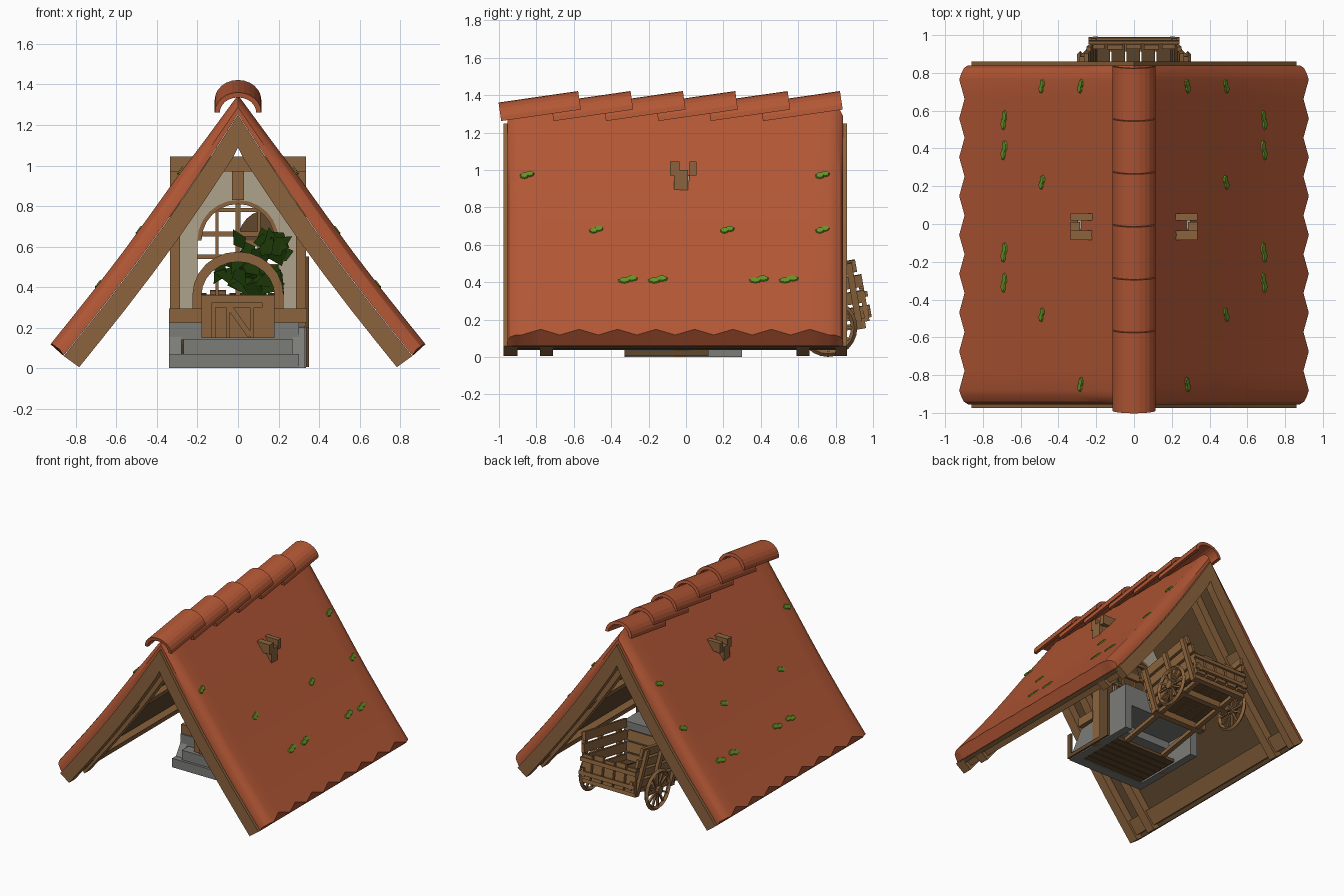
import bpy, bmesh, math, random
from mathutils import Matrix, Vector

if "Cube" in bpy.data.objects:
    bpy.data.objects.remove(bpy.data.objects["Cube"])

random.seed(4)
I = Matrix.Identity(4)


def mat(name, c):
    m = bpy.data.materials.new(name)
    m.diffuse_color = (*c, 1)
    m.use_nodes = True
    m.node_tree.nodes["Principled BSDF"].inputs["Base Color"].default_value = m.diffuse_color
    return m


TILE = mat("terracotta", (.45, .096, .036))
WOOD = mat("wood", (.26, .127, .047))
DARK = mat("dark wood", (.12, .065, .027))
STONE = mat("stone", (.20, .20, .19))
PLASTER = mat("plaster", (.42, .37, .26))
MOSS = mat("moss", (.13, .30, .02))
LEAF = mat("dark leaf", (.010, .036, .002))


def finish(name, bm, m, smooth=False):
    bmesh.ops.recalc_face_normals(bm, faces=bm.faces)
    me = bpy.data.meshes.new(name)
    bm.to_mesh(me)
    bm.free()
    me.materials.append(m)
    ob = bpy.data.objects.new(name, me)
    bpy.context.collection.objects.link(ob)
    if smooth:
        bpy.context.view_layer.objects.active = ob
        ob.select_set(True)
        bpy.ops.object.shade_smooth_by_angle()
        ob.select_set(False)
    return ob


def boxes(name, lst, m, M=I):
    """lst of (x0, x1, y0, y1, z0, z1) in one object"""
    bm = bmesh.new()
    for x0, x1, y0, y1, z0, z1 in lst:
        T = Matrix.Translation(((x0+x1)/2, (y0+y1)/2, (z0+z1)/2)) @ Matrix.Diagonal((x1-x0, y1-y0, z1-z0, 1))
        bmesh.ops.create_cube(bm, size=1, matrix=M @ T)
    return finish(name, bm, m)


def prism(name, pts, a0, a1, m, axis='y'):
    """extrude an (x,z) outline along y, or a (y,z) outline along x"""
    bm = bmesh.new()
    f = (lambda p, a: (p[0], a, p[1])) if axis == 'y' else (lambda p, a: (a, p[0], p[1]))
    A = [bm.verts.new(f(p, a0)) for p in pts]
    B = [bm.verts.new(f(p, a1)) for p in pts]
    bm.faces.new(A)
    bm.faces.new(B)
    for i in range(len(pts)):
        j = (i+1) % len(pts)
        bm.faces.new((A[i], A[j], B[j], B[i]))
    return finish(name, bm, m)


def arc(rx, rz, cz, n=12):
    return [(rx*math.cos(math.pi*i/n), cz + rz*math.sin(math.pi*i/n)) for i in range(n+1)]


# slope line of the roof, t from ridge to eave, d outward offset
def S(t, d):
    if t <= 0:
        return (0, 1.25 + d/.587)
    d -= .025*math.sin(math.pi*min(t, 1))
    return (.86*t + .81*d, 1.25 - 1.19*t + .587*d)


TS = [0, .13, .3, .45, .6, .75, .88, 1]


def slope(name, d0, d1, y0, y1, m, ts=TS):
    for s, side in ((1, "right"), (-1, "left")):
        p = [S(t, d1) for t in ts] + [S(t, d0) for t in reversed(ts)]
        prism(f"{name}_{side}", [(s*x, z) for x, z in p], y0, y1, m)


# roof tile sheets with zigzag eave and rounded gable ends
def tile_sheet(s):
    ya, yb, n = -.955, .84, 16
    ys = [ya, ya+.015, ya+.045] + [ya+.075+(yb-ya-.15)*k/n for k in range(n+1)] + [yb-.045, yb-.015, yb]
    bm = bmesh.new()
    top, bot = [], []
    for j, y in enumerate(ys):
        e = min(j, len(ys)-1-j)
        k = (.4, .72, .93)[e] if e < 3 else 1
        z = -.01 if e < 3 else (-.006 if j % 2 else -.034)
        g = 0 if e < 3 else (.0015 if j % 2 else -.0015)
        ct, cb = [], []
        for t in TS:
            x, h = S(t + (z if t == 1 else 0), (.056 + .030*min(1, t*3))*k + g)
            ct.append(bm.verts.new((s*x, y, h)))
            x, h = S(t, .002)
            cb.append(bm.verts.new((s*x, y, h)))
        top.append(ct)
        bot.append(cb)
    N, R = len(ys), len(TS)
    for j in range(N-1):
        for i in range(R-1):
            for g in (top, bot):
                bm.faces.new((g[j][i], g[j+1][i], g[j+1][i+1], g[j][i+1]))
        for i in (0, R-1):
            bm.faces.new((top[j][i], top[j+1][i], bot[j+1][i], bot[j][i]))
    for j in (0, N-1):
        for i in range(R-1):
            bm.faces.new((top[j][i], top[j][i+1], bot[j][i+1], bot[j][i]))
    finish("roof_tiles_" + ("right" if s > 0 else "left"), bm, TILE, True)


tile_sheet(1)
tile_sheet(-1)

# underside boards, rafters and purlins
slope("roof_boards", -.03, .0, -.93, .82, DARK)
for k, (a, b) in enumerate([(-.975, -.90), (-.78, -.71), (.59, .66), (.80, .86)]):
    slope(f"rafter_{k}", -.094, .0, a, b, WOOD)
slope("eave_purlin", -.075, -.03, -.9, .82, WOOD, [.9, .98])
slope("middle_purlin", -.07, -.03, -.9, .82, WOOD, [.45, .51])
boxes("ridge_beam", [(-.03, .03, -.9, .82, 1.11, 1.18)], WOOD)

# overlapping ridge tiles
for i in range(6):
    ring = arc(.115, .10, 0) + arc(.09, .075, 0)[::-1]
    ob = prism(f"ridge_tile_{i}", ring, 0, .43, TILE)
    ob.matrix_world = Matrix.Translation((0, -.988+.28*i, 1.262)) @ Matrix.Rotation(math.radians(8.2), 4, 'X')

# flat moss patches lying on both slopes
for s in (1, -1):
    bm = bmesh.new()
    for y, z in [(-.85, .97), (.73, .97), (-.48, .68), (.22, .68), (.73, .68),
                 (-.31, .41), (-.15, .41), (.39, .41), (.55, .41)]:
        t = (1.25 - z + .587*.06)/1.19
        p, q = S(t, .0895), S(t+.02, .0895)
        along = Vector((s*(q[0]-p[0]), 0, q[1]-p[1])).normalized()
        nor = Vector((s*.81, 0, .587))
        w = .05 if z < .5 else .036
        for dy, dt in ((-.4*w, .006), (.4*w, -.006)):
            R = Matrix((Vector((0, 1, 0)), along, nor)).transposed().to_4x4()
            T = Matrix.Translation(Vector((s*p[0], y+dy, p[1])) + along*dt)
            bmesh.ops.create_cone(bm, cap_ends=True, segments=7, radius1=1, radius2=.8, depth=1,
                                  matrix=T @ R @ Matrix.Diagonal((w*.7, .02, .008, 1)))
    finish("moss_" + ("right" if s > 0 else "left"), bm, MOSS)

# timber framed wall with arched window
wall = [(-.3, .25), (-.3, .97), (.3, .97), (.3, .25), (.2, .25)] + arc(.2, .2, .63) + [(-.2, .25)]
prism("plaster_wall", wall, -.03, .02, PLASTER)
boxes("wall_top_beams", [(-.335, .335, -.085, -.035, .97, 1.045), (-.335, .335, .018, .055, .97, 1.045)], WOOD)
boxes("wall_posts", [(-.335, -.285, -.065, .01, 0, 1.0), (.285, .335, -.065, .01, 0, 1.0),
                     (-.03, .03, -.06, .03, .83, 1.0)], WOOD)
prism("window_arch", arc(.2, .2, .63) + arc(.18, .18, .63)[::-1], -.035, .025, WOOD)
boxes("window_bars", [(-.11, -.095, -.01, .01, .3, .79), (-.012, .012, -.01, .01, .3, .82), (.095, .11, -.01, .01, .3, .79),
                      (-.19, .19, -.01, .01, .77, .79), (-.2, .2, -.01, .01, .65, .675), (-.2, .2, -.01, .01, .54, .56)], WOOD)
boxes("open_door_frame", [(.3, .35, .03, .12, .01, .55), (.335, .35, -.33, .12, .005, .035),
                          (.335, .35, -.33, -.29, .005, .2)], DARK)
sh = [(x*.5+.14, z) for x, z in arc(.28, .15, .63)]
prism("shutter_arch", sh, .04, .06, DARK)
boxes("shutter_slats", [(.0, .29, .04, .06, .60, .65), (.26, .30, .04, .06, .42, .64),
                        (.2, .215, .04, .06, .42, .64), (.14, .3, .04, .06, .5, .515), (.14, .3, .04, .06, .42, .44)], WOOD)

# stone stair base and plank floor
boxes("stone_steps", [(-.34, .3, -.33, -.25, 0, .07), (-.27, .27, -.31, -.2, .07, .145), (-.34, .3, -.23, .0, .14, .225),
                      (-.34, .3, -.02, .06, .14, .26), (-.3, .33, .06, .3, .2, .36)], STONE)
for x0, x1, side in ((.27, .33, "right"), (-.34, -.28, "left")):
    prism("stone_cheek_" + side, [(-.33, 0), (.3, 0), (.3, .2), (-.05, .21), (-.2, .2)], x0, x1, STONE, 'x')
boxes("floor_planks", [(-.27, .27, -.26+.065*k, -.2+.065*k, .005, .03) for k in range(6)], DARK)

# arched planter box in front of the window
boxes("planter_box", [(-.18, .18, -.29, -.10, .15, .36)], WOOD)
boxes("planter_slats", [(-.13, -.11, -.3, -.29, .15, .32), (-.06, -.04, -.3, -.29, .15, .32), (.06, .08, -.3, -.29, .15, .32),
                        (-.13, .12, -.3, -.29, .3, .325)], WOOD)
prism("planter_brace", [(-.05, .29), (-.03, .31), (.07, .17), (.05, .15)], -.3, -.29, WOOD)
prism("planter_arch", arc(.225, .215, .36) + arc(.18, .165, .36)[::-1], -.2, -.15, WOOD)
boxes("sill_beams", [(-.34, -.18, -.22, -.06, .225, .295), (.18, .34, -.22, -.06, .225, .295),
                     (-.225, -.18, -.2, -.15, .225, .37), (.18, .225, -.2, -.15, .225, .37)], WOOD)

# pointed leaves
bm = bmesh.new()
for cx, cz, w, h, n in [(.18, .60, .08, .06, 9), (.06, .57, .07, .06, 8), (0, .43, .10, .05, 14), (.13, .46, .07, .06, 8)]:
    for k in range(n):
        c = Vector((cx+random.uniform(-w, w), random.uniform(-.14, -.06), cz+random.uniform(-h, h)))
        a, L = random.uniform(0, math.pi*2), random.uniform(.07, .105)
        d = Vector((math.cos(a), random.uniform(-.3, .3), math.sin(a)))*L
        p = Vector((-math.sin(a), random.uniform(-.4, .4), math.cos(a)))*L*.5
        bm.faces.new([bm.verts.new(c+v) for v in (d, p, -d*.6, -p)])
finish("foliage", bm, LEAF)

# two wheeled cart, tipped forward about its axle
C = Matrix.Translation((0, .76, .155)) @ Matrix.Rotation(math.radians(10), 4, 'X')
boxes("cart_floor", [(-.2+.08*k, -.128+.08*k, -.32, .225, .02, .045) for k in range(5)], DARK, C)
boxes("cart_crossbars", [(-.23, .23, y, y+.04, -.035, .02) for y in (-.3, -.02, .16)], WOOD, C)
for s, side in ((1, "right"), (-1, "left")):
    F = C @ Matrix.Translation((s*.2, 0, 0)) @ Matrix.Rotation(s*math.radians(9), 4, 'Y')
    e = (.24, .22, .225, .205)
    boxes("cart_side_boards_" + side, [(-.012, .012, -.32, e[k], .02+.085*k, .085+.085*k) for k in range(4)], WOOD, F)
    boxes("cart_side_posts_" + side, [(s*.022-.015, s*.022+.015, y, y+.035, -.03, .33) for y in (-.28, -.05, .15)], WOOD, F)
    boxes("cart_shaft_" + side, [(s*.17-.018, s*.17+.018, -.68, .2, -.03, 0)], WOOD, C)
    # wheel
    W = Matrix.Translation((s*.285, .76, .157))
    bpy.ops.mesh.primitive_torus_add(major_radius=.139, minor_radius=.017, major_segments=24, minor_segments=4,
                                     location=W.translation, rotation=(0, math.pi/2, 0))
    ob = bpy.context.object
    ob.name = "cart_wheel_rim_" + side
    ob.data.materials.append(WOOD)
    ob.select_set(False)
    bm = bmesh.new()
    for k in range(12):
        T = W @ Matrix.Rotation(k*math.pi/6, 4, 'X') @ Matrix.Translation((0, 0, .072)) @ Matrix.Diagonal((.014, .014, .13, 1))
        bmesh.ops.create_cube(bm, size=1, matrix=T)
    bmesh.ops.create_cone(bm, cap_ends=True, segments=10, radius1=.032, radius2=.032, depth=.055,
                          matrix=W @ Matrix.Rotation(math.pi/2, 4, 'Y'))
    finish("cart_wheel_spokes_" + side, bm, WOOD)
boxes("cart_axle", [(-.28, .28, .745, .775, .14, .17)], DARK)
boxes("cart_tailboards", [(-.235+.096*k, -.155+.096*k, .2, .225, .0, .18+.015*(k % 2)) for k in range(5)]
      + [(-.24, .24, .225, .24, .03, .06), (-.24, .24, .225, .24, .13, .16)], WOOD, C)
boxes("cart_front_boards", [(-.21, .21, -.32, -.3, .02+.085*k, .095+.085*k) for k in range(3)], WOOD, C)
